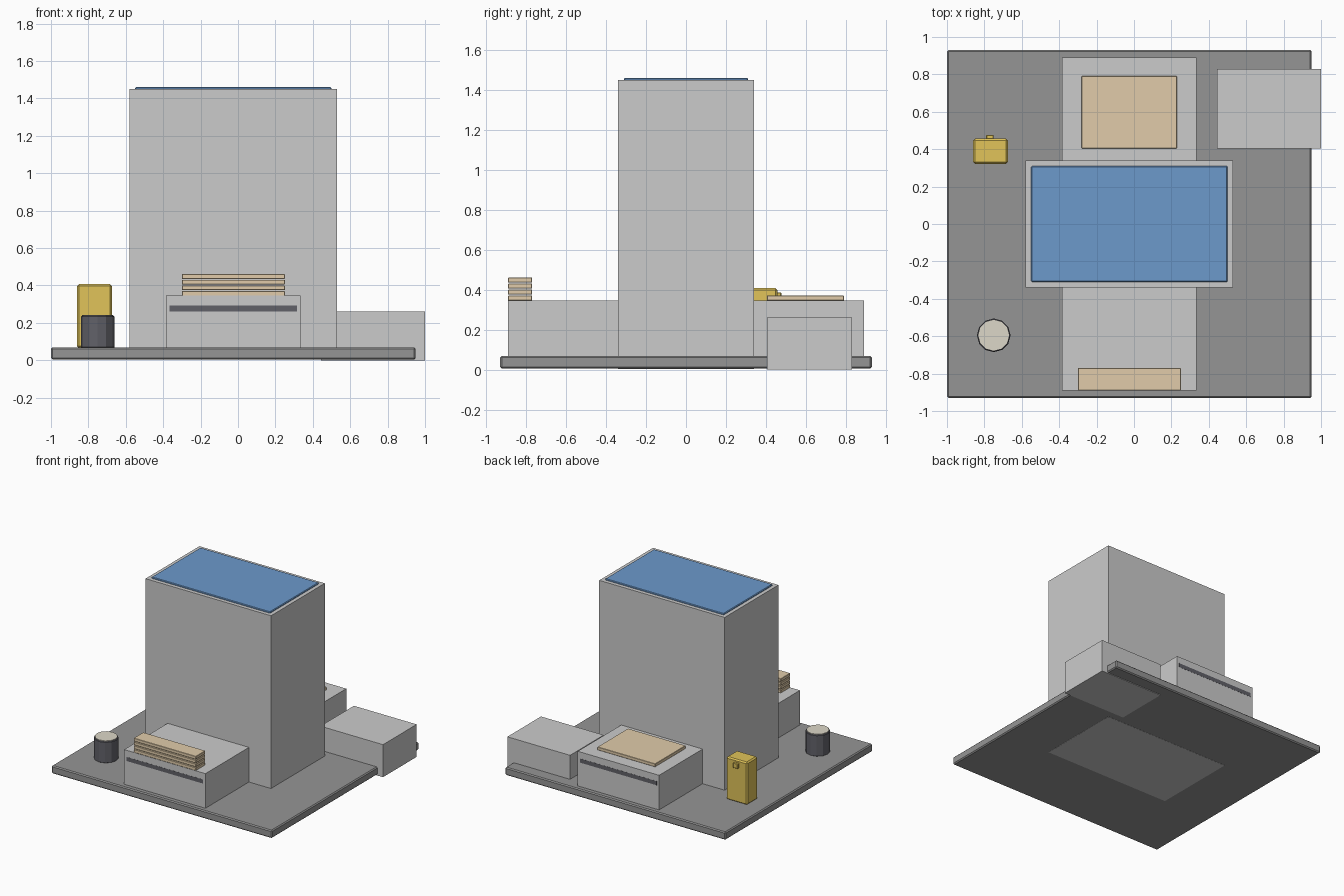
import bpy, bmesh
from math import pi

if "Cube" in bpy.data.objects:
    bpy.data.objects.remove(bpy.data.objects["Cube"])


def material(name, rgb):
    m = bpy.data.materials.new(name)
    m.diffuse_color = (*rgb, 1)
    m.use_nodes = True
    m.node_tree.nodes["Principled BSDF"].inputs["Base Color"].default_value = m.diffuse_color
    return m


paving = material("paving", (0.30, 0.30, 0.30))
dark = material("dark_grey", (0.12, 0.12, 0.14))
blue = material("blue", (0.15, 0.32, 0.60))
tan = material("tan", (0.75, 0.60, 0.40))
yellow = material("yellow", (0.75, 0.55, 0.10))
cream = material("cream", (0.72, 0.68, 0.58))


def finish(name, bm, mat=None, bevel=0):
    if bevel:
        bmesh.ops.bevel(bm, geom=[e for e in bm.edges if e.calc_face_angle(0) > 1],
                        offset=bevel, segments=1, affect='EDGES', profile=0.5)
    me = bpy.data.meshes.new(name)
    bm.to_mesh(me)
    bm.free()
    ob = bpy.data.objects.new(name, me)
    bpy.context.collection.objects.link(ob)
    if mat:
        me.materials.append(mat)
    return ob


def box(name, x, y, z, mat=None, bevel=0):
    bm = bmesh.new()
    bmesh.ops.create_cube(bm, size=1)
    for v in bm.verts:
        v.co = [a + (b - a) * (c + 0.5) for (a, b), c in zip((x, y, z), v.co)]
    return finish(name, bm, mat, bevel)


def drum(name, x, y, z, r, mat, bevel=0):
    bm = bmesh.new()
    bmesh.ops.create_cone(bm, cap_ends=True, segments=12, radius1=r, radius2=r,
                          depth=z[1] - z[0])
    bmesh.ops.translate(bm, verts=bm.verts, vec=(x, y, sum(z) / 2))
    return finish(name, bm, mat, bevel)


# Ground slab
box("base_slab", (-1, 0.95), (-0.93, 0.93), (0.005, 0.068), paving, 0.008)

# Main tower and its roof panel
box("tower", (-0.58, 0.53), (-0.34, 0.34), (0.004, 1.45))
box("roof_panel", (-0.55, 0.50), (-0.31, 0.31), (1.44, 1.46), blue, 0.005)

# Front and back wings with window strips
for side, s in (("front", -1), ("back", 1)):
    box(side + "_wing", (-0.385, 0.335), sorted((s * 0.33, s * 0.89)), (0.06, 0.345))
    box(side + "_window_strip", (-0.365, 0.315), sorted((s * 0.88, s * 0.891)),
        (0.26, 0.292), dark)

# Side annex
box("side_annex", (0.445, 1.0), (0.405, 0.83), (0, 0.26))

# Stacked slats on the front wing and flat panel on the back wing
for i in range(4):
    z = 0.345 + 0.03 * i
    box(f"roof_slat_{i + 1}", (-0.30, 0.25), (-0.89, -0.77), (z, z + 0.025), tan, 0.002)
box("back_roof_panel", (-0.28, 0.23), (0.405, 0.79), (0.345, 0.37), tan, 0.002)

# Yellow cabinet with a small knob
box("cabinet", (-0.86, -0.675), (0.322, 0.457), (0.065, 0.407), yellow, 0.01)
box("cabinet_knob", (-0.79, -0.75), (0.45, 0.477), (0.345, 0.385), yellow, 0.003)

# Round tank with lid
drum("tank", -0.75, -0.595, (0.065, 0.238), 0.09, dark, 0.005)
drum("tank_lid", -0.75, -0.595, (0.23, 0.243), 0.083, cream)
